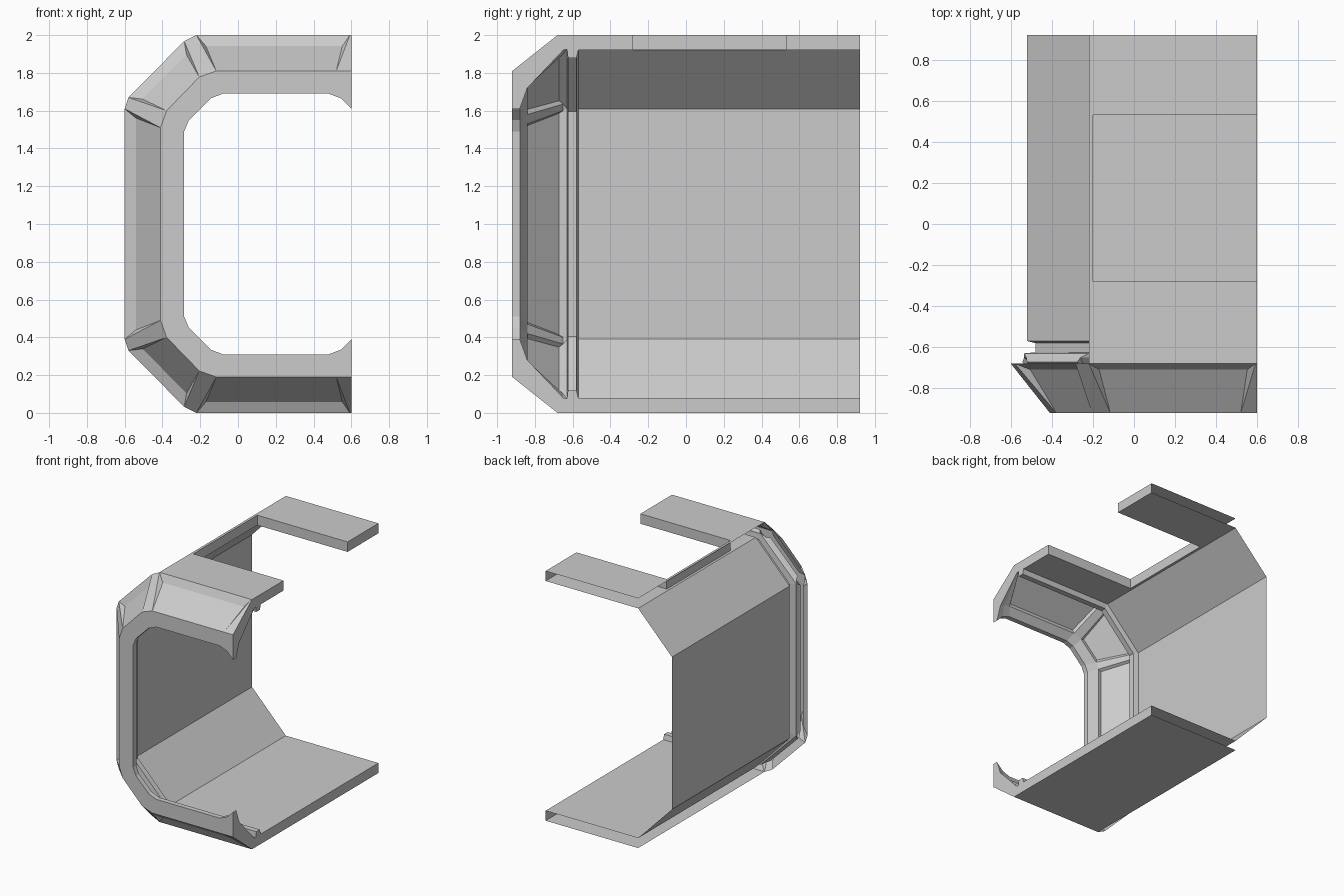
import bpy, bmesh
from mathutils import Vector

if "Cube" in bpy.data.objects:
    bpy.data.objects.remove(bpy.data.objects["Cube"])

R = 0.6  # cut-off side


def station(y, half):
    """Full C-shaped section at y from its upper half (x, z), mirrored about z = 1."""
    top = [Vector((x, y, z)) for x, z in half]
    return [Vector((p.x, y, 2 - p.z)) for p in reversed(top)] + top


def face(bm, *pts):
    return bm.faces.new([bm.verts.new(p) for p in pts])


def weld(bm, test):
    """Merge, make normals consistent, flip when the tested face points the wrong way."""
    bmesh.ops.remove_doubles(bm, verts=bm.verts[:], dist=0.0005)
    bmesh.ops.recalc_face_normals(bm, faces=bm.faces[:])
    if test(bm):
        bmesh.ops.reverse_faces(bm, faces=bm.faces[:])


def finish(bm, name):
    me = bpy.data.meshes.new(name)
    bm.to_mesh(me)
    bm.free()
    ob = bpy.data.objects.new(name, me)
    bpy.context.collection.objects.link(ob)


# ---- bevelled front frame ----
out_back = station(-0.68, [(-.6, 1.61), (-.58, 1.67), (-.285, 1.968), (-.22, 2),
                           (.592, 2), (.596, 2), (R, 2)])
out_front = station(-0.92, [(-.41, 1.51), (-.378, 1.60), (-.205, 1.778), (-.115, 1.81),
                            (.52, 1.81), (.56, 1.81), (R, 1.81)])
hole = [(-.285, 1.49), (-.26, 1.55), (-.145, 1.665), (-.08, 1.69),
        (.48, 1.69), (.545, 1.665), (R, 1.61)]
in_front, in_lip = station(-0.92, hole), station(-0.88, hole)
in_mid = station(-0.84, [(-.36, 1.53), (-.335, 1.58), (-.19, 1.725), (-.12, 1.75),
                         (.51, 1.75), (.56, 1.74), (R, 1.72)])
in_back = station(-0.65, [(-.535, 1.60), (-.525, 1.635), (-.26, 1.90), (-.2, 1.925),
                          (.58, 1.925), (.59, 1.925), (R, 1.92)])


def octagon(y, x, z, cx, cz):
    return station(y, [(x, z), (x, z), (cx, cz), (cx, cz), (.58, cz), (.59, cz), (R, cz)])


# seal groove behind the frame, ending on the wall shell
grooves = [octagon(-.63, -.535, 1.61, -.22, 1.925), octagon(-.625, -.48, 1.595, -.205, 1.88),
           octagon(-.58, -.48, 1.595, -.205, 1.88), octagon(-.57, -.52, 1.61, -.22, 1.92)]
PANELS = {2, 4, 6, 8, 10}

bm = bmesh.new()
recess = bm.faces.layers.int.new("recess")

# outer bevel: straight ribs at the corners, hollowed panels between
for i in range(13):
    a, b, c, d = out_back[i], out_back[i + 1], out_front[i + 1], out_front[i]
    if i not in PANELS:
        face(bm, a, b, c, d)
        continue
    m0, m1 = a.lerp(d, .31), b.lerp(c, .31)
    step = (m1 - m0).normalized() * .018
    m0, m1 = m0 + step + Vector((0, .045, 0)), m1 - step + Vector((0, .045, 0))
    face(bm, a, b, m1, m0)
    face(bm, m0, m1, c, d)
    face(bm, a, m0, d)
    face(bm, b, c, m1)

# front face, inner bevel and groove
rows = [out_front, in_front, in_lip, in_mid, in_back] + grooves
for k, (s, t) in enumerate(zip(rows, rows[1:])):
    for i in range(13):
        pts = []
        for p in (s[i], s[i + 1], t[i + 1], t[i]):
            if all((p - q).length > .001 for q in pts):
                pts.append(p)
        if len(pts) > 2:
            f = face(bm, *pts)
            if k == 3 and i in PANELS:
                f[recess] = 1

# end caps on the cut-off side
for e, z in ((0, 0), (-1, 2)):
    face(bm, out_back[e], *[r[e] for r in rows], Vector((R, -.57, z)))


def front_wrong(b):
    f = min(b.faces, key=lambda q: q.calc_center_median().y)
    return f.normal.y > 0


weld(bm, front_wrong)
bmesh.ops.inset_individual(bm, faces=[f for f in bm.faces if f[recess]],
                           thickness=.018, depth=-.022)
finish(bm, "front_frame")

# ---- wall shell with hollow floor and roof slabs ----
bm = bmesh.new()
xs, ys = [-.22, -.2, R], [-.68, -.57, -.28, .53, .92]
wall = [(-.22, .08), (-.52, .39), (-.52, 1.61), (-.22, 1.92)]
for j in range(4):
    y0, y1 = ys[j], ys[j + 1]
    if j > 0:
        for (xa, za), (xb, zb) in zip(wall, wall[1:]):
            face(bm, (xa, y0, za), (xb, y0, zb), (xb, y1, zb), (xa, y1, za))
    for inner, outer in ((.08, 0), (1.92, 2)):
        roof = outer == 2
        for i in range(2):
            if roof and i == 1 and j == 2:  # roof opening
                continue
            for z in (inner, outer):
                if j > 0 or z == outer:
                    face(bm, (xs[i], y0, z), (xs[i + 1], y0, z),
                         (xs[i + 1], y1, z), (xs[i], y1, z))
        if j > 0 and not (roof and j == 2):
            face(bm, (R, y0, inner), (R, y1, inner), (R, y1, outer), (R, y0, outer))

# sides of the roof opening
for p, q in (((R, -.28), (-.2, -.28)), ((-.2, -.28), (-.2, .53)), ((-.2, .53), (R, .53))):
    face(bm, (*p, 1.92), (*q, 1.92), (*q, 2), (*p, 2))


def floor_wrong(b):
    f = min(b.faces, key=lambda q: q.calc_center_median().z)
    return f.normal.z > 0


weld(bm, floor_wrong)
finish(bm, "wall_shell")
